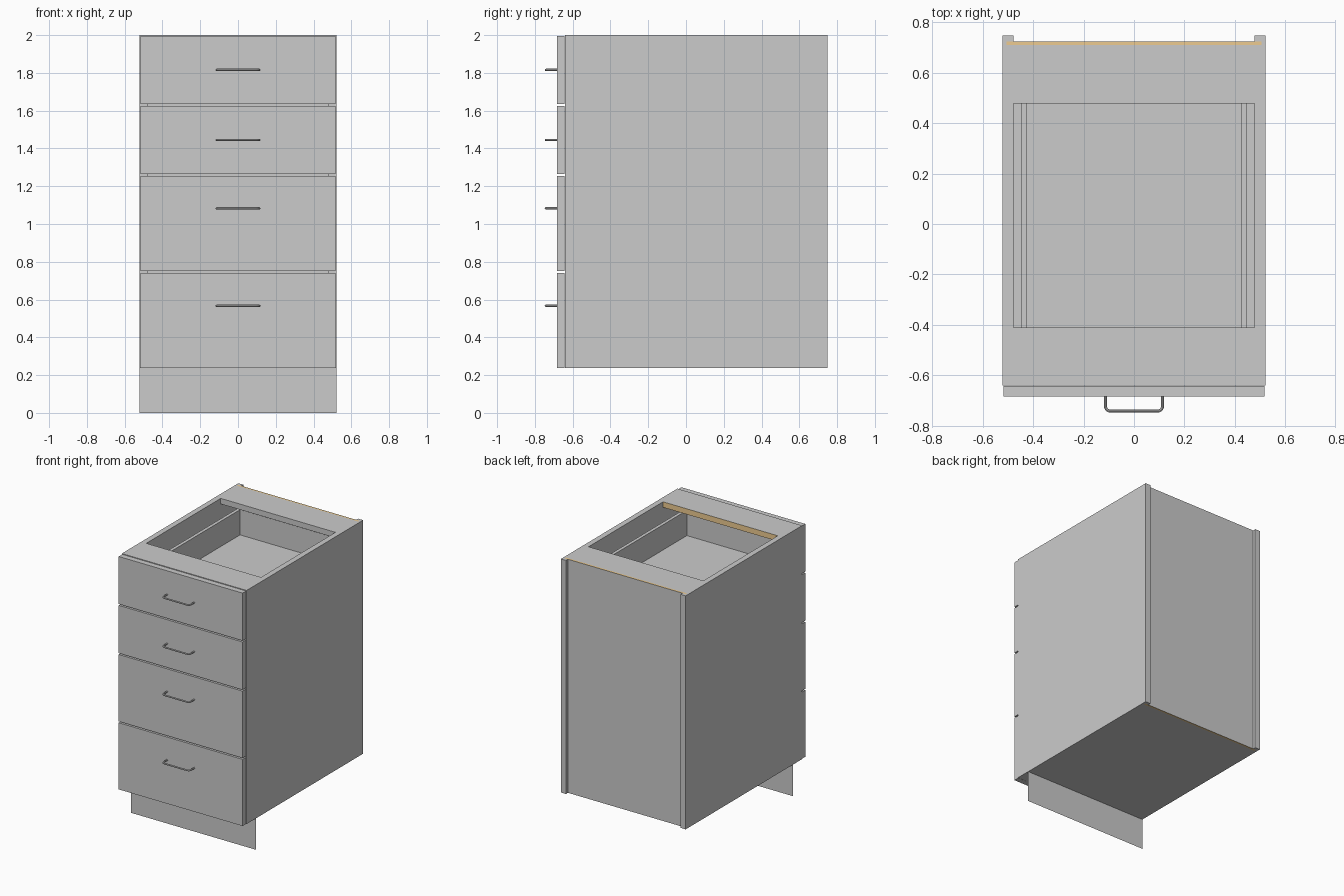
import bpy, bmesh
from math import sin, cos, pi

if "Cube" in bpy.data.objects:
    bpy.data.objects.remove(bpy.data.objects["Cube"])

# Materials: grey board faces and raw wood core on unbanded edges
grey = bpy.data.materials.new("grey_board")
grey.diffuse_color = (0.8, 0.8, 0.8, 1)
grey.use_nodes = True
grey.node_tree.nodes["Principled BSDF"].inputs["Base Color"].default_value = grey.diffuse_color
wood = bpy.data.materials.new("wood_core")
wood.diffuse_color = (0.85, 0.6, 0.28, 1)
wood.use_nodes = True
wood.node_tree.nodes["Principled BSDF"].inputs["Base Color"].default_value = wood.diffuse_color


def box(name, x, y, z, raw=None):
    """Box from (min, max) ranges; raw(normal) picks the faces showing wood core."""
    bm = bmesh.new()
    bmesh.ops.create_cube(bm, size=1)
    for v in bm.verts:
        v.co = [r[0] if c < 0 else r[1] for c, r in zip(v.co, (x, y, z))]
    bm.normal_update()
    me = bpy.data.meshes.new(name)
    if raw:
        me.materials.append(grey)
        me.materials.append(wood)
        for f in bm.faces:
            f.material_index = int(raw(f.normal))
    bm.to_mesh(me)
    bm.free()
    ob = bpy.data.objects.new(name, me)
    bpy.context.collection.objects.link(ob)
    return ob


def handle(name, z):
    """U-shaped bar pull with rounded corners."""
    w, y0, y1, r = 0.113, -0.683, -0.742, 0.018
    pts = [(-w, y0)]
    for i in range(6):
        a = pi + i / 5 * pi / 2
        pts.append((-w + r + r * cos(a), y1 + r + r * sin(a)))
    pts += [(-px, py) for px, py in reversed(pts)]
    cu = bpy.data.curves.new(name, 'CURVE')
    cu.dimensions = '3D'
    cu.bevel_depth = 0.006
    cu.bevel_resolution = 2
    cu.use_fill_caps = True
    sp = cu.splines.new('POLY')
    sp.points.add(len(pts) - 1)
    for p, (px, py) in zip(sp.points, pts):
        p.co = (px, py, z, 1)
    ob = bpy.data.objects.new(name, cu)
    bpy.context.collection.objects.link(ob)
    bpy.ops.object.select_all(action='DESELECT')
    ob.select_set(True)
    bpy.context.view_layer.objects.active = ob
    bpy.ops.object.convert(target='MESH')
    bpy.ops.object.shade_smooth_by_angle()


BOTTOM, TOP = 0.237, 2.0
FRONT, BACK = -0.641, 0.748
back_edge = lambda n: n.y > 0.5

# Carcass sides, rebated at the rear for the back panel
for s, side in ((-1, "left"), (1, "right")):
    rng = lambda a, b: tuple(sorted((s * a, s * b)))
    box(side + "_side", rng(0.479, 0.521), (FRONT, 0.71), (BOTTOM, TOP))
    box(side + "_side_groove_web", rng(0.505, 0.521), (0.71, 0.725), (BOTTOM, TOP))
    box(side + "_side_rear_lip", rng(0.479, 0.521), (0.725, BACK), (BOTTOM, TOP))

# Floor, top rails and back panel
box("floor", (-0.479, 0.479), (FRONT, 0.71), (BOTTOM, BOTTOM + 0.042), back_edge)
box("front_top_rail", (-0.479, 0.479), (FRONT, -0.41), (TOP - 0.042, TOP), back_edge)
box("rear_top_rail", (-0.479, 0.479), (0.478, 0.71), (TOP - 0.042, TOP), back_edge)
box("back_panel", (-0.505, 0.505), (0.71, 0.725), (BOTTOM, TOP),
    lambda n: abs(n.y) < 0.5)

# Toe kick, a single thin sheet
bpy.ops.mesh.primitive_plane_add(size=1, location=(0, -0.53, BOTTOM / 2),
                                 rotation=(pi / 2, 0, 0))
kick = bpy.context.object
kick.name = "toe_kick"
kick.scale = (1.042, BOTTOM, 1)

# Drawers: front, handle and open box (bottom z, top z, handle z, box height)
drawers = [(1.636, 1.995, 1.816, 0.215), (1.265, 1.626, 1.445, 0.215),
           (0.75, 1.255, 1.083, 0.36), (BOTTOM, 0.74, 0.567, 0.36)]
for i, (z0, z1, hz, h) in enumerate(drawers, 1):
    n = f"drawer_{i}_"
    box(n + "front", (-0.517, 0.517), (-0.684, -0.642), (z0, z1))
    handle(n + "handle", hz)
    b = z0 + (0.02 if i < 4 else 0.055)
    t = b + h
    box(n + "left_wall", (-0.449, -0.424), (FRONT, 0.655), (b, t))
    box(n + "right_wall", (0.424, 0.449), (FRONT, 0.655), (b, t))
    box(n + "inner_front", (-0.424, 0.424), (FRONT, -0.616), (b, t))
    box(n + "rear_wall", (-0.424, 0.424), (0.63, 0.655), (b, t))
    box(n + "base", (-0.424, 0.424), (-0.616, 0.63), (b + 0.01, b + 0.025))
